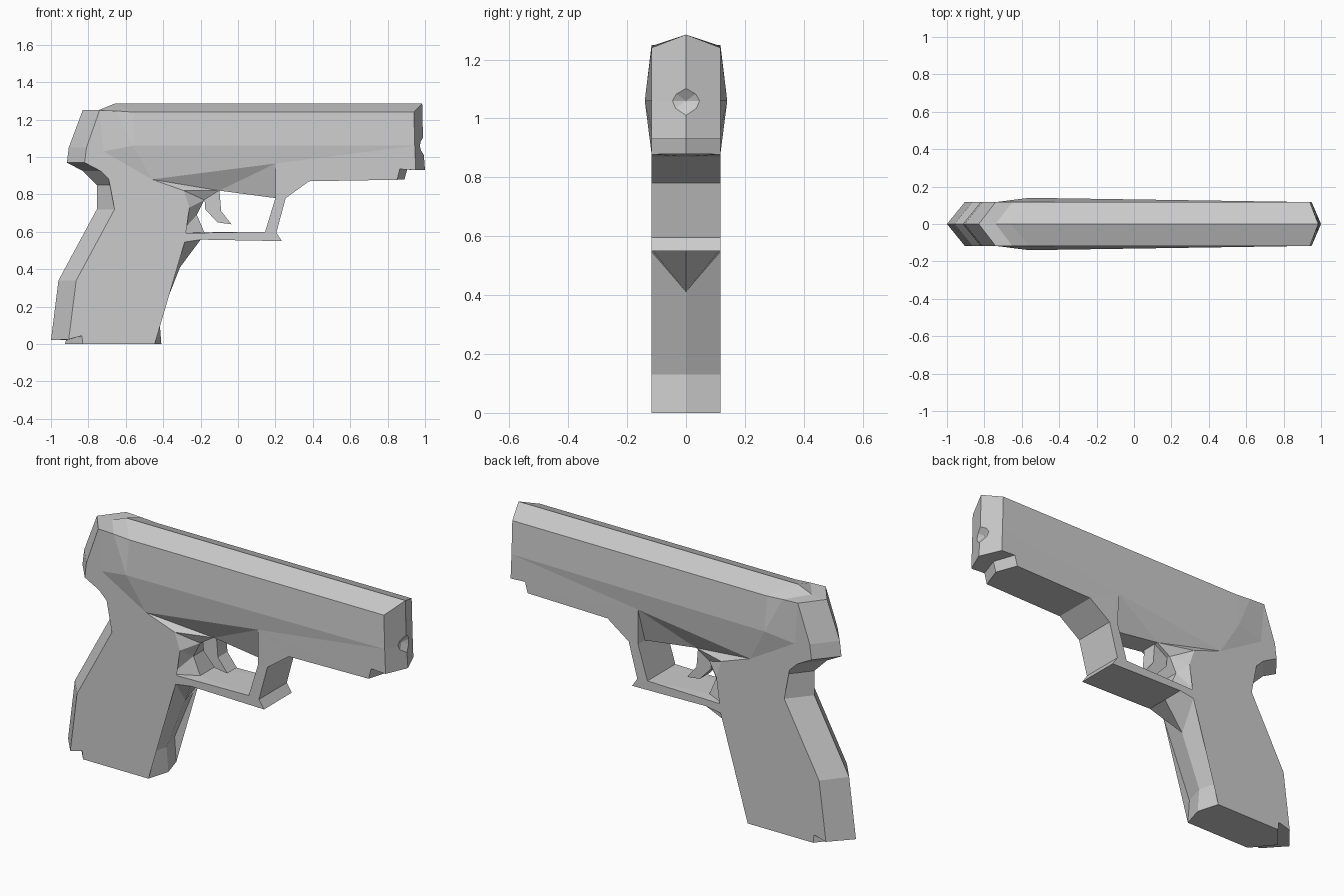
import bpy, bmesh

if "Cube" in bpy.data.objects:
    bpy.data.objects.remove(bpy.data.objects["Cube"])

W = 0.117  # half width of the flat sides

# Outline points, clockwise from top rear: side (x, z), matching centre-ridge (x, z)
outline = {
    'T0': (-.74, 1.25, -.83, 1.25), 'T0b': (-.65, 1.246, -.74, 1.252),
    'T1': (-.56, 1.24, -.66, 1.285), 'T2': (.94, 1.24, .985, 1.285),
    'B2': (.945, 1.06, .99, 1.06), 'Q3': (.95, .93, 1.0, .93),
    'Q2': (.865, .935, .905, .935), 'Q1': (.85, .878, .89, .88),
    'Z': (.38, .87, .38, .87), 'Y': (.255, .78, .255, .78),
    'X': (.205, .595, .205, .595), 'V': (.235, .55, .235, .55),
    'U': (-.2, .558, -.2, .558), 'S': (-.285, .545, -.31, .41),
    'f2': (-.455, .13, -.42, .13), 'f1': (-.445, 0, -.41, 0),
    'b1': (-.83, 0, -.925, 0), 'b2': (-.83, .045, -.92, .02),
    'R8': (-.905, .025, -1, .02), 'R6': (-.865, .34, -.96, .34),
    'R5': (-.66, .72, -.755, .72), 'R4': (-.66, .85, -.755, .85),
    'R3': (-.735, .925, -.83, .925), 'R2': (-.82, .97, -.915, .97),
    'R1': (-.81, 1.05, -.905, 1.05),
}
# Points inside the outline: x, half width, z
inner = {
    'B1': (-.56, .14, 1.06), 'C': (-.72, W, 1.03), 'E': (-.46, W, .88),
    'F': (.2, .118, .965), 'G': (.2, W, .78), 'G2': (.2, .06, .78),
    'H': (-.1, .06, .82), 'I': (-.18, .06, .77), 'J': (-.22, .06, .69),
    'L': (-.18, .06, .597), 'M': (-.31, W, .592), 'K': (.145, W, .6),
    'N': (-.29, W, .82), 'P': (-.26, W, .73),
}
# Faces of one side
side_faces = [
    'T1 T2 B2 B1', 'T0b T1 B1', 'T0 T0b B1 C', 'T0 C R2 R1', 'B1 C E', 'B1 E F B2',
    'C E N P M S f2 f1 b1 b2 R8 R6 R5 R4 R3 R2',
    'M S U V X K', 'K X Y G', 'G Y Z Q1 Q2 Q3 B2 F',
    'F G G2', 'E F H', 'F G2 H', 'E H N', 'N H I', 'N I P', 'P I J', 'P J M', 'M J L',
]
# Faces of the trigger opening, bridging both sides
bridges = ['K M L', 'K G G2', 'G2 H', 'H I', 'I J', 'J L']


def finish(bm, name):
    bmesh.ops.recalc_face_normals(bm, faces=bm.faces)
    me = bpy.data.meshes.new(name)
    bm.to_mesh(me)
    bm.free()
    ob = bpy.data.objects.new(name, me)
    bpy.context.collection.objects.link(ob)
    return ob


# Slide, frame, grip and trigger guard
bm = bmesh.new()
centre = {k: bm.verts.new((p[2], 0, p[3])) for k, p in outline.items()}
sides = []
names = list(outline)
for s in (-1, 1):
    v = {k: bm.verts.new((p[0], s * W, p[1])) for k, p in outline.items()}
    v.update({k: bm.verts.new((x, s * y, z)) for k, (x, y, z) in inner.items()})
    for f in side_faces:
        bm.faces.new([v[k] for k in f.split()])
    for a, b in zip(names, names[1:] + names[:1]):
        bm.faces.new((v[a], v[b], centre[b], centre[a]))
    sides.append(v)
for f in bridges:
    ks = f.split()
    bm.faces.new([sides[0][k] for k in ks] + [sides[1][k] for k in reversed(ks)])
bmesh.ops.triangulate(bm, faces=[f for f in bm.faces if len(f.verts) > 4])
body = finish(bm, 'body')

# Shallow muzzle recess
bpy.ops.mesh.primitive_cone_add(vertices=6, radius1=0, radius2=.12, depth=.06,
                                location=(.992, 0, 1.06), rotation=(0, 1.5708, 0))
cutter = bpy.context.object
cutter.name = 'muzzle_cutter'
cutter.scale = (.9, 2.2, 1)
mod = body.modifiers.new('muzzle', 'BOOLEAN')
mod.object = cutter
mod.operation = 'DIFFERENCE'
mod.solver = 'EXACT'
bpy.context.view_layer.objects.active = body
bpy.ops.object.modifier_apply(modifier=mod.name)
bpy.data.objects.remove(cutter)

# Trigger
prof = [(-.18, .79), (-.1, .83), (-.09, .71), (-.035, .64), (-.11, .65), (-.175, .72)]
bm = bmesh.new()
loops = [[bm.verts.new((x, y, z)) for x, z in prof] for y in (-.04, .04)]
for lp in loops:
    bm.faces.new(lp)
for i in range(len(prof)):
    j = (i + 1) % len(prof)
    bm.faces.new((loops[0][i], loops[0][j], loops[1][j], loops[1][i]))
finish(bm, 'trigger')
